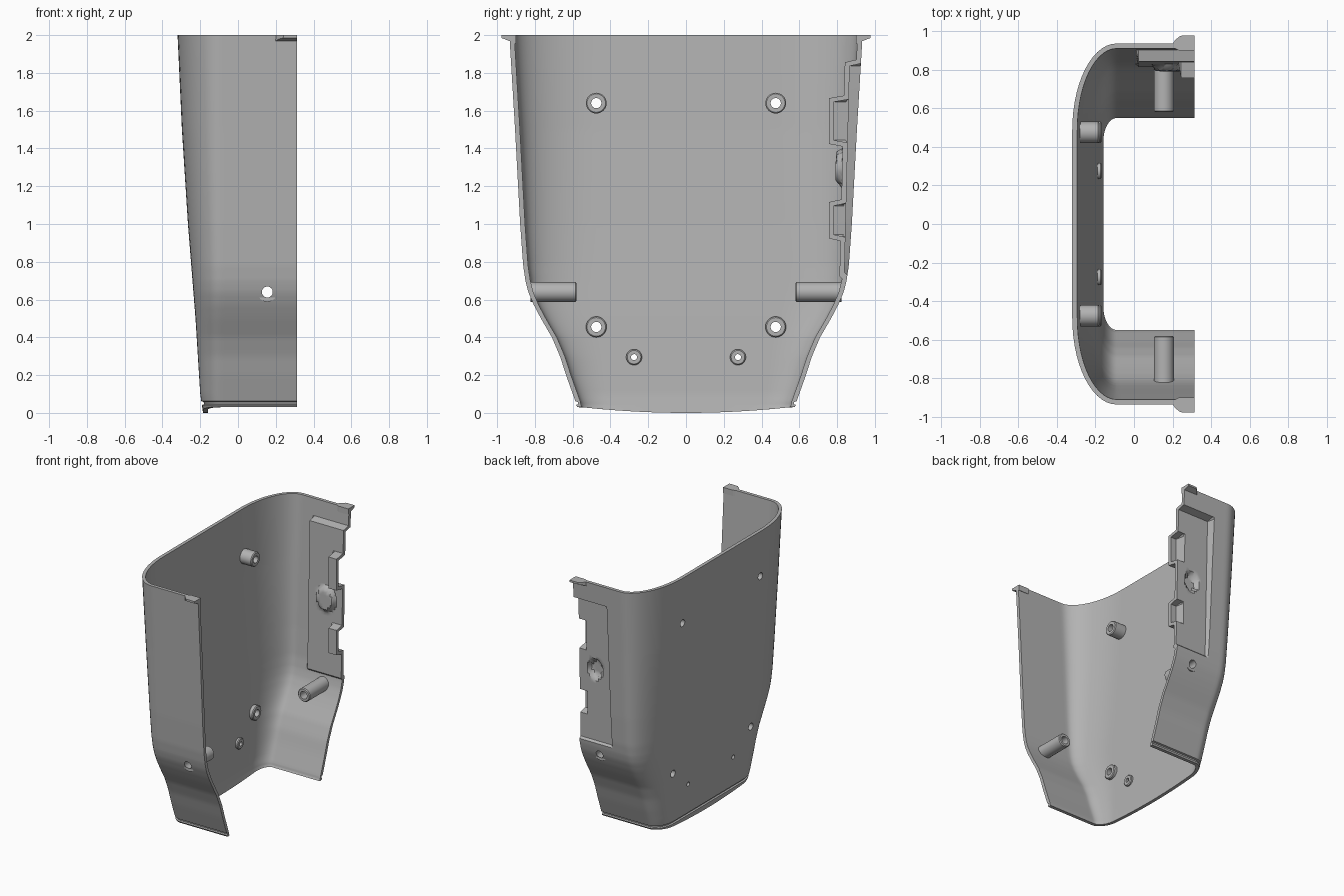
import bpy, bmesh, math
from mathutils import Vector, Matrix

cube = bpy.data.objects.get("Cube")
if cube:
    bpy.data.objects.remove(cube, do_unlink=True)

grey = bpy.data.materials.new("plain grey")
grey.use_nodes = True
GREY = (0.45, 0.45, 0.45, 1)
grey.diffuse_color = GREY
grey.node_tree.nodes["Principled BSDF"].inputs["Base Color"].default_value = GREY

THICK, FRONT, CORNER = 0.026, 0.313, -0.09
# Height profiles: half width, back position, corner depth along y
WIDTH = [(0, .575), (.06, .585), (.2, .635), (.3, .667), (.4, .71), (.5, .768), (.57, .805),
         (.64, .835), (.7, .85), (.78, .862), (1, .878), (1.5, .905), (2, .935)]
BACK = [(0, -.185), (.1, -.2), (.5, -.225), (1, -.265), (1.5, -.297), (2, -.32)]
BEND = [(0, .15), (.3, .22), (.6, .31), (1, .38), (2, .45)]


def look(table, z):
    for (a, p), (b, q) in zip(table, table[1:]):
        if z <= b:
            return p + (q - p) * (z - a) / (b - a)
    return table[-1][1]


def clamp(v):
    return max(0.0, min(1.0, v))


def box_mask(x, z, x0, z0, z1, grow, ramp=0.014):
    """1 inside a pocket that runs out through the front edge."""
    return min(clamp((x - x0 + grow) / ramp), clamp((z - z0 + grow) / ramp),
               clamp((z1 - z + grow) / ramp))


def pocket(x, z, y, inset):
    """Push the left wall inward for the panel, oval dent and two cups."""
    grow = 0.02 if inset else 0
    y += (min(y, .838 + .025 * (z - .7) - inset) - y) * box_mask(x, z, .03, .73, 1.85, grow)
    oval = ((x - .18) / (.06 + grow)) ** 2 + ((z - 1.3) / (.075 + grow)) ** 2
    y -= 0.035 * clamp((1 - oval) * 4)
    for low, high in ((.93, 1.11), (1.43, 1.66)):
        y += (min(y, .782 - inset) - y) * box_mask(x, z, .25, low, high, grow)
    return y


def point(col, z, inset):
    kind, side, v = col
    cut = inset
    if not inset and .045 < z < .059:          # groove above the bottom lip
        cut = 0.012
    w, xb, ry = look(WIDTH, z) - cut, look(BACK, z) + cut, look(BEND, z) - cut
    if kind == "wall":
        x, y = v, side * w
        if side > 0:
            y = pocket(x, z, y, inset)
    elif kind == "corner":
        x = CORNER - (CORNER - xb) * math.sin(v)
        y = side * (w - ry + ry * math.cos(v))
    else:
        x, y = xb, v * (w - ry)
    if z == 0:
        z = 0.03 * clamp((y / .55) ** 2)
    return Vector((x, y, z))


def finish(name, bm, angle=35):
    bmesh.ops.recalc_face_normals(bm, faces=bm.faces)
    mesh = bpy.data.meshes.new(name)
    bm.to_mesh(mesh)
    bm.free()
    mesh.materials.append(grey)
    ob = bpy.data.objects.new(name, mesh)
    bpy.context.collection.objects.link(ob)
    smooth(ob, angle)
    return ob


def smooth(ob, angle=35):
    bpy.ops.object.select_all(action="DESELECT")
    ob.select_set(True)
    bpy.context.view_layer.objects.active = ob
    bpy.ops.object.shade_smooth_by_angle(angle=math.radians(angle))


# Shell: one U-shaped sheet with an outer and an inner layer
def samples(start, stop, step, edges, ramp=0.014):
    vals = {round(start + (stop - start) * i / step, 4) for i in range(step + 1)}
    for e, sign in edges:
        vals |= {round(e + sign * o, 4) for o in (0, ramp, -.02, ramp - .02)}
    return sorted(vals)


xs = samples(CORNER, FRONT, 20, [(.03, 1), (.25, 1)])
zs = samples(.08, 2, 90, [(.73, 1), (1.85, -1), (.93, 1), (1.11, -1), (1.43, 1), (1.66, -1)])
zs = [0, .042, .046, .058, .062] + zs
turn = [math.pi / 2 * i / 14 for i in range(1, 15)]
cols = [("wall", -1, x) for x in reversed(xs)] + [("corner", -1, t) for t in turn]
cols += [("back", 0, i / 8) for i in range(-7, 8)]
cols += [("corner", 1, t) for t in reversed(turn)] + [("wall", 1, x) for x in xs]

bm = bmesh.new()
layers = [[[bm.verts.new(point(c, z, t)) for z in zs] for c in cols] for t in (0, THICK)]
n, m = len(cols), len(zs)
for g in layers:
    for i in range(n - 1):
        for j in range(m - 1):
            bm.faces.new((g[i][j], g[i + 1][j], g[i + 1][j + 1], g[i][j + 1]))
rim = [(i, 0) for i in range(n)] + [(n - 1, j) for j in range(1, m)]
rim += [(i, m - 1) for i in range(n - 2, -1, -1)] + [(0, j) for j in range(m - 2, 0, -1)]
for (a, b), (c, d) in zip(rim, rim[1:] + rim[:1]):
    bm.faces.new((layers[0][a][b], layers[0][c][d], layers[1][c][d], layers[1][a][b]))
shell = finish("shell", bm)


# Screw posts: hollow tubes plus matching holes through the shell
def along(start, end):
    d = end - start
    return Matrix.Translation(start) @ d.to_track_quat("Z", "Y").to_matrix().to_4x4(), d.length


def tube(name, start, end, radius, bore):
    mat, length = along(start, end)
    bm = bmesh.new()
    seg, bev = 32, 0.006
    prof = [(bore, 0), (radius, 0), (radius, length - bev), (radius - bev, length), (bore, length)]
    rings = [[bm.verts.new(mat @ Vector((r * math.cos(a), r * math.sin(a), h)))
              for a in (2 * math.pi * k / seg for k in range(seg))] for r, h in prof]
    for p, q in zip(rings, rings[1:] + rings[:1]):
        for k in range(seg):
            bm.faces.new((p[k], p[k - 1], q[k - 1], q[k]))
    finish(name, bm)


holes = bmesh.new()


def post(name, start, end, radius, bore):
    tube(name, start, end, radius, bore)
    d = (end - start).normalized()
    mat, length = along(start - d * .06, start + d * .05)
    bmesh.ops.create_cone(holes, cap_ends=True, segments=32, radius1=bore, radius2=bore,
                          depth=length, matrix=mat @ Matrix.Translation((0, 0, length / 2)))


for s, label in ((1, "left"), (-1, "right")):
    for name, y, z, tip, radius, bore in (("upper_post", .475, 1.64, -.18, .055, .027),
                                          ("lower_post", .475, .455, -.168, .055, .027),
                                          ("small_post", .275, .295, -.168, .042, .016)):
        xb = look(BACK, z) + 0.016
        post(f"{label}_{name}", Vector((xb, s * y, z)), Vector((tip, s * y, z)), radius, bore)
    post(f"{label}_side_post", Vector((.155, s * .822, .64)), Vector((.155, s * .58, .64)),
         .052, .029)

    # Top hook tab, sloping down toward the wall
    bm = bmesh.new()
    outline = [(.19, .92), (.215, .955), (.24, .975), (FRONT, .977), (FRONT, .9), (.23, .9)]
    low = [bm.verts.new((x, s * y, 1.955 + .03 * clamp((y - .9) / .07))) for x, y in outline]
    top = [bm.verts.new((x, s * y, 2)) for x, y in outline]
    bm.faces.new(low)
    bm.faces.new(top)
    for k in range(len(low)):
        bm.faces.new((low[k - 1], low[k], top[k], top[k - 1]))
    finish(f"{label}_top_tab", bm, 20)

# Cut the screw holes, then drop the cutter
cutter = finish("hole_cutter", holes)
cutter.hide_render = True
mod = shell.modifiers.new("holes", "BOOLEAN")
mod.operation, mod.solver, mod.object = "DIFFERENCE", "EXACT", cutter
bpy.context.view_layer.objects.active = shell
bpy.ops.object.modifier_apply(modifier=mod.name)
bpy.data.objects.remove(cutter, do_unlink=True)
smooth(shell)
